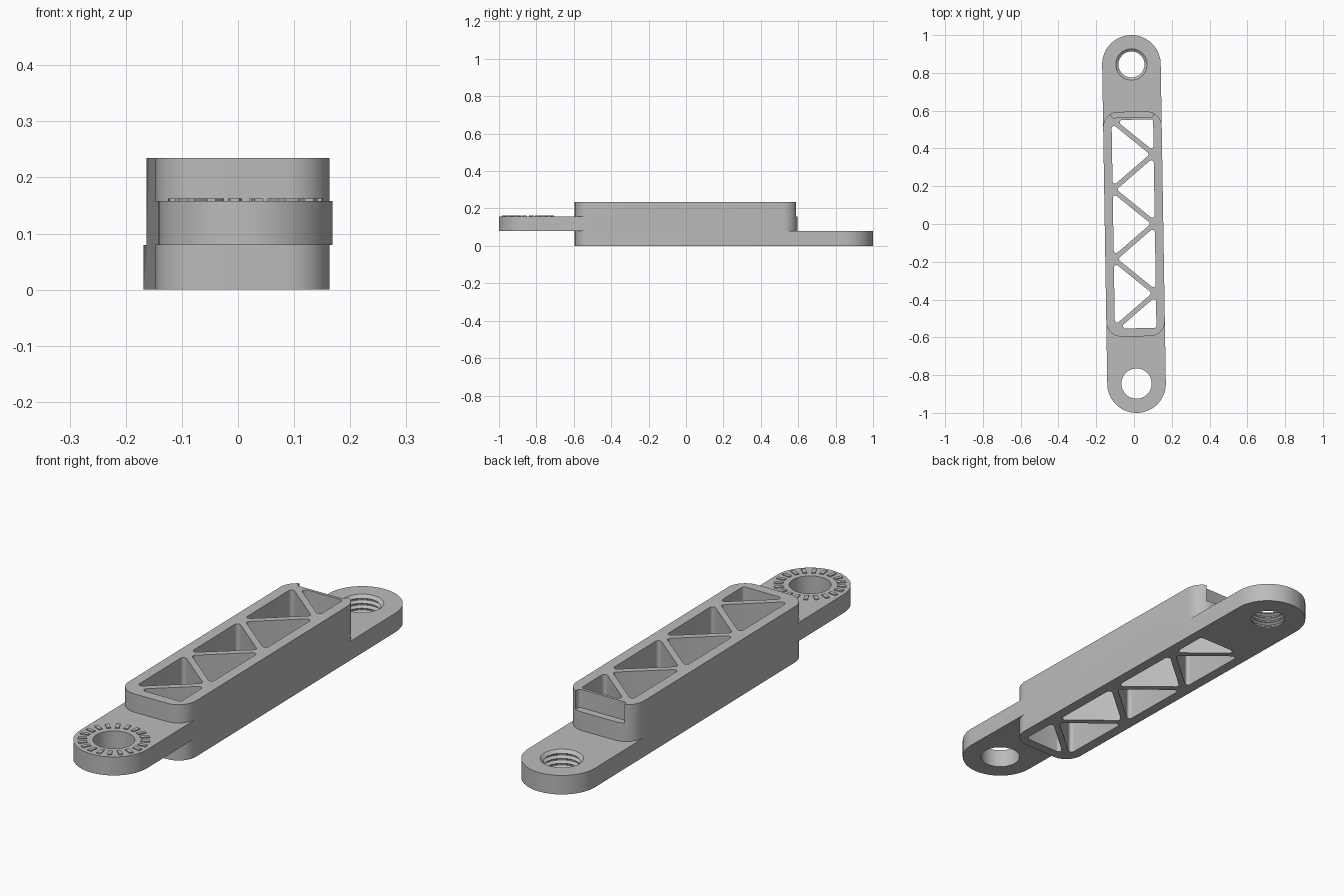
import bpy, bmesh, math
from mathutils import Vector

if "Cube" in bpy.data.objects:
    bpy.data.objects.remove(bpy.data.objects["Cube"])

TILT = 0.016      # slight turn of the whole arm about z
HALF_W = 0.155    # outer half width
END = 0.595       # half length of the truss body
HOLE_Y = 0.845    # distance of the pivot holes from the middle
TAB_H = 0.08

grey = bpy.data.materials.new("plain grey")
grey.use_nodes = True
grey.diffuse_color = (0.5, 0.5, 0.5, 1)
grey.node_tree.nodes["Principled BSDF"].inputs["Base Color"].default_value = (0.5, 0.5, 0.5, 1)


def make_object(name, bm):
    bmesh.ops.recalc_face_normals(bm, faces=bm.faces)
    mesh = bpy.data.meshes.new(name)
    bm.to_mesh(mesh)
    bm.free()
    mesh.materials.append(grey)
    ob = bpy.data.objects.new(name, mesh)
    bpy.context.collection.objects.link(ob)
    return ob


def rounded(points, radii, steps=10):
    """Outline of a convex polygon with filleted corners."""
    out = []
    n = len(points)
    for i, r in enumerate(radii):
        p = Vector(points[i])
        a = (Vector(points[i - 1]) - p).normalized()
        b = (Vector(points[(i + 1) % n]) - p).normalized()
        if r == 0:
            out.append(p)
            continue
        half = a.angle(b) / 2
        centre = p + (a + b).normalized() * (r / math.sin(half))
        start = p + a * (r / math.tan(half)) - centre
        end = p + b * (r / math.tan(half)) - centre
        sweep = start.angle(end)
        for k in range(steps + 1):
            t = k / steps
            out.append(centre + (start * math.sin((1 - t) * sweep)
                                 + end * math.sin(t * sweep)) / math.sin(sweep))
    return out


def prism(name, outline, z0, z1):
    bm = bmesh.new()
    face = bm.faces.new([bm.verts.new((p[0], p[1], z0)) for p in outline])
    top = bmesh.ops.extrude_face_region(bm, geom=[face])["geom"]
    bmesh.ops.translate(bm, vec=(0, 0, z1 - z0),
                        verts=[v for v in top if isinstance(v, bmesh.types.BMVert)])
    return make_object(name, bm)


def lathe(name, profile, y, sides=64):
    """Solid of revolution about a vertical axis, closed with caps."""
    bm = bmesh.new()
    rings = [[bm.verts.new((r * math.cos(k * math.tau / sides),
                            y + r * math.sin(k * math.tau / sides), z))
              for k in range(sides)] for r, z in profile]
    for lo, hi in zip(rings, rings[1:]):
        for k in range(sides):
            j = (k + 1) % sides
            bm.faces.new((lo[k], lo[j], hi[j], hi[k]))
    bm.faces.new(rings[0])
    bm.faces.new(rings[-1])
    return make_object(name, bm)


def combine(base, tool, operation):
    mod = base.modifiers.new(tool.name, 'BOOLEAN')
    mod.operation = operation
    mod.solver = 'EXACT'
    mod.object = tool
    bpy.context.view_layer.objects.active = base
    bpy.ops.object.modifier_apply(modifier=mod.name)
    bpy.data.objects.remove(tool)


# Truss body and the two offset tabs
def rect(x, y0, y1):
    return [(-x, y0), (x, y0), (x, y1), (-x, y1)]


arm = prism("link_arm", rounded(rect(HALF_W, -END, END), [0.08] * 4), 0, 0.235)
R = HALF_W - 0.0001
front = rounded(rect(HALF_W, -1, -0.45), [R, R, 0, 0], 24)
back = rounded(rect(HALF_W, 0.45, 1), [0, 0, R, R], 24)
combine(arm, prism("front_tab", front, TAB_H, 2 * TAB_H - 0.002), 'UNION')
combine(arm, prism("back_tab", back, 0, TAB_H), 'UNION')

# Triangular pockets between zigzag struts
INNER, POCKET_END, STRUT = 0.11, 0.552, 0.026
step = POCKET_END / 3
nodes = [(INNER * (1 if i % 2 else -1), POCKET_END - i * step) for i in range(7)]
triangles = [(nodes[0], nodes[1], (INNER, POCKET_END)),
             (nodes[5], nodes[6], (INNER, -POCKET_END))]
triangles += [nodes[i:i + 3] for i in range(5)]


def inset_triangle(tri):
    """Move slanted sides inward by half a strut and keep the wall sides."""
    pts = [Vector(p) for p in tri]
    if (pts[1] - pts[0]).cross(pts[2] - pts[0]) < 0:
        pts.reverse()
    lines = []
    for i in range(3):
        d = (pts[(i + 1) % 3] - pts[i]).normalized()
        slanted = abs(d.x) > 0.01 and abs(d.y) > 0.01
        lines.append((pts[i] + Vector((-d.y, d.x)) * (STRUT / 2 if slanted else 0), d))
    out = []
    for i in range(3):
        (p, d), (q, e) = lines[i - 1], lines[i]
        out.append(p + d * ((q - p).cross(e) / d.cross(e)))
    return out


for tri in triangles:
    outline = rounded(inset_triangle(tri), [0.013] * 3, 6)
    combine(arm, prism("pocket_cutter", outline, -0.1, 0.4), 'DIFFERENCE')

# Recess in the upper back wall
recess = rounded(rect(0.112, 0.564, 0.65), [0.012, 0.012, 0, 0], 4)
combine(arm, prism("recess_cutter", recess, 0.158, 0.4), 'DIFFERENCE')

# Plain front hole and ridged back hole with a chamfered mouth
combine(arm, lathe("front_hole_cutter", [(0.08, -0.1), (0.08, 0.3)], -HOLE_Y), 'DIFFERENCE')
ridges = [(0.07, -0.05), (0.07, 0.006)]
for i in range(3):
    z = 0.006 + i * 0.021
    ridges += [(0.081, z + 0.008), (0.081, z + 0.012), (0.069, z + 0.019), (0.069, z + 0.021)]
ridges += [(0.083, TAB_H), (0.083, 0.12)]
combine(arm, lathe("back_hole_cutter", ridges, HOLE_Y), 'DIFFERENCE')

# Ring of raised radial teeth around the front hole
bm = bmesh.new()
COUNT = 20
for k in range(COUNT):
    a = (k + 0.5) * math.tau / COUNT
    made = bmesh.ops.create_cube(bm, size=1)["verts"]
    bmesh.ops.scale(bm, vec=(0.035, 0.016, 0.008), verts=made)
    bmesh.ops.translate(bm, vec=(0.121, 0, 0), verts=made)
    for v in made:
        x, y = v.co.x, v.co.y
        v.co.x = x * math.cos(a) - y * math.sin(a)
        v.co.y = x * math.sin(a) + y * math.cos(a) - HOLE_Y
        v.co.z += 2 * TAB_H - 0.002
teeth = make_object("ratchet_teeth", bm)

for ob in (arm, teeth):
    ob.rotation_euler.z = TILT
    bpy.ops.object.select_all(action='DESELECT')
    ob.select_set(True)
    bpy.context.view_layer.objects.active = ob
    bpy.ops.object.shade_smooth_by_angle(angle=math.radians(30))
